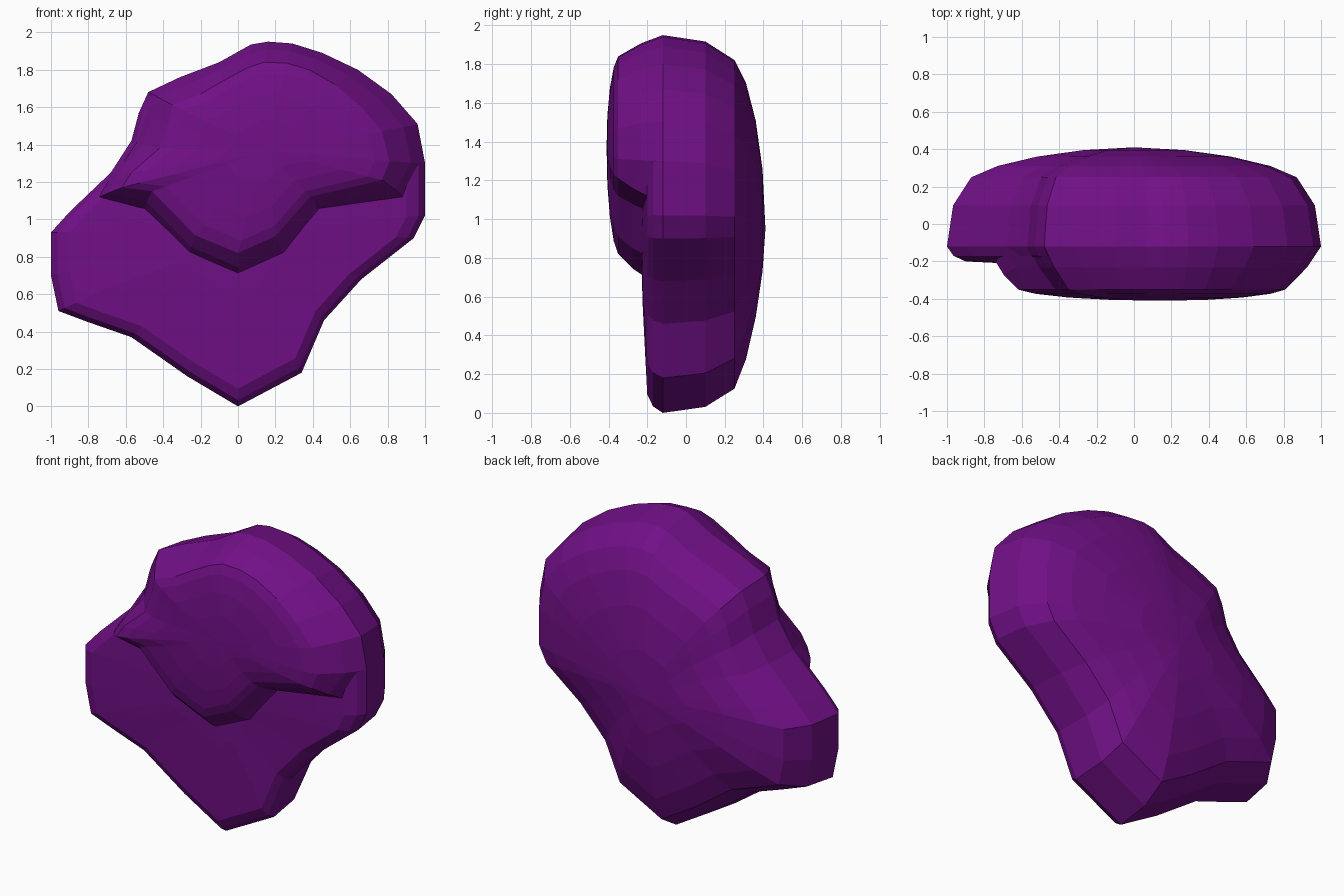
import bpy, bmesh

if "Cube" in bpy.data.objects:
    bpy.data.objects.remove(bpy.data.objects["Cube"])

# one flat purple for everything
purple = bpy.data.materials.new("deep purple")
purple.diffuse_color = (0.165, 0.005, 0.24, 1)
purple.use_nodes = True
purple.node_tree.nodes["Principled BSDF"].inputs["Base Color"].default_value = purple.diffuse_color

# front silhouette (x, z), anticlockwise from the bottom tip
OUTLINE = [(0, 0), (.34, .18), (.46, .46), (.66, .68), (.94, .9), (1, 1.02), (1, 1.3),
           (.96, 1.51), (.82, 1.67), (.64, 1.8), (.45, 1.89), (.29, 1.94), (.16, 1.95),
           (.07, 1.935), (-.1, 1.84), (-.31, 1.76), (-.48, 1.68), (-.53, 1.57),
           (-.57, 1.42), (-.68, 1.25), (-.9, 1.04), (-1, .93), (-1, .7),
           (-.96, .51), (-.8, .45), (-.57, .37), (-.27, .16)]


def loft(name, rings, front_tip, back_tip=None):
    """Bridge closed rings of 3D points in order, closing the ends with fans."""
    bm = bmesh.new()
    loops = [[bm.verts.new(p) for p in ring] for ring in rings]
    n = len(loops[0])
    for a, b in zip(loops, loops[1:]):
        for i in range(n):
            j = (i + 1) % n
            bm.faces.new((a[i], a[j], b[j], b[i]))
    for loop, tip in ((loops[0], front_tip), (loops[-1], back_tip)):
        if tip:
            t = bm.verts.new(tip)
            for i in range(n):
                bm.faces.new((loop[i], loop[(i + 1) % n], t))
    bmesh.ops.recalc_face_normals(bm, faces=bm.faces)
    # the fan at the front must look towards -y
    front = min(bm.faces, key=lambda f: f.calc_center_median().y)
    if front.normal.y > 0:
        bmesh.ops.reverse_faces(bm, faces=bm.faces)
    me = bpy.data.meshes.new(name)
    bm.to_mesh(me)
    bm.free()
    me.materials.append(purple)
    ob = bpy.data.objects.new(name, me)
    bpy.context.collection.objects.link(ob)
    return ob


def scaled(s, y, cz):
    return [(x * s, y, cz + (z - cz) * s) for x, z in OUTLINE]


# body: flat front, rounded edge, domed back
LAYERS = [(.35, -.225, .9), (.7, -.21, .95), (.9, -.2, .95), (.965, -.17, .95), (1, -.12, .95),
          (.967, .1, .95), (.87, .25, .96), (.73, .31, 1.03), (.52, .36, 1.03), (.27, .395, 1.0)]
loft("body", [scaled(*layer) for layer in LAYERS], (0, -.23, .85), (0, .41, .95))

# raised upper bulge: outer edge follows the silhouette, then the V-shaped lower lip
RIM_TOP = [(.81, 1.31), (.77, 1.47), (.66, 1.6), (.52, 1.72), (.38, 1.8), (.26, 1.835),
           (.14, 1.84), (.05, 1.81), (-.08, 1.74), (-.2, 1.67), (-.35, 1.61),
           (-.37, 1.52), (-.42, 1.38), (-.57, 1.25)]
LIP_RIM = [(-.62, 1.17), (-.46, 1.15), (-.23, .915), (0, .82), (.2, .91), (.385, 1.12), (.77, 1.21)]
LIP_OUT = [(-.74, 1.12), (-.5, 1.05), (-.26, .81), (0, .695), (.25, .81), (.44, 1.05), (.88, 1.12)]

outer = [(x, -.12, z) for x, z in OUTLINE[6:20]] + [(x, -.2, z) for x, z in LIP_OUT]
rim = [(x, -.35, z) for x, z in RIM_TOP + LIP_RIM]
# slightly convex halfway ring
middle = [tuple(a * .55 + b * .45 for a, b in zip(o, r)) for o, r in zip(outer, rim)]
middle = [(x * 1.012, y - .008, z + (z - 1.3) * .012) for x, y, z in middle]
CX, CZ = .15, 1.37


def dome(s, y):
    return [(CX + (x - CX) * s, y, CZ + (z - CZ) * s) for x, _, z in rim]


loft("upper_bulge", [dome(.35, -.406), dome(.65, -.393), dome(.88, -.373), rim, middle, outer],
     (CX, -.41, CZ))
